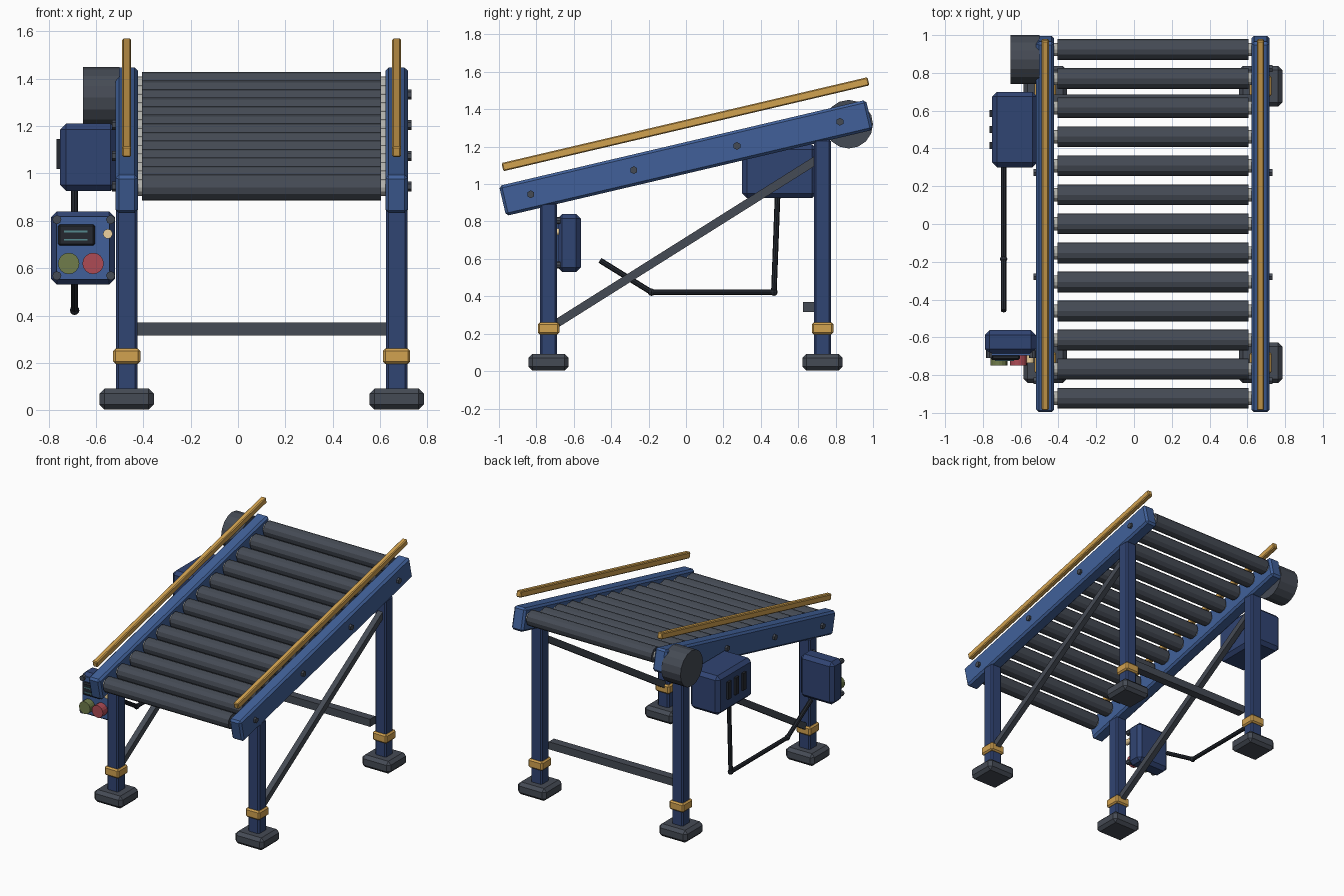
import bpy, bmesh, math
from mathutils import Vector, Matrix

if "Cube" in bpy.data.objects:
    bpy.data.objects.remove(bpy.data.objects["Cube"])

CX = 0.10                      # conveyor centre line
HALF = 0.57                    # rail offset from the centre line
TILT = math.radians(13.2)
SLOPE = math.tan(TILT)


def material(name, rgb):
    m = bpy.data.materials.new(name)
    m.diffuse_color = (*rgb, 1)
    m.use_nodes = True
    m.node_tree.nodes["Principled BSDF"].inputs["Base Color"].default_value = m.diffuse_color
    return m


BLUE = material("rail_blue", (0.052, 0.118, 0.32))
NAVY = material("dark_blue", (0.03, 0.058, 0.17))
GOLD = material("safety_yellow", (0.64, 0.36, 0.08))
DARK = material("charcoal", (0.06, 0.07, 0.09))
BLACK = material("black", (0.018, 0.022, 0.03))
STEEL = material("steel", (0.45, 0.45, 0.42))
GREEN = material("olive_green", (0.16, 0.20, 0.07))
RED = material("red", (0.42, 0.07, 0.09))
TEAL = material("teal", (0.09, 0.25, 0.27))
CREAM = material("cream", (0.85, 0.65, 0.35))


def finish(name, bm, mat):
    me = bpy.data.meshes.new(name)
    bm.normal_update()
    bm.to_mesh(me)
    bm.free()
    me.materials.append(mat)
    ob = bpy.data.objects.new(name, me)
    bpy.context.collection.objects.link(ob)
    return ob


def box(name, loc, size, mat, bevel=0.0, tilt=0.0):
    bm = bmesh.new()
    bmesh.ops.create_cube(bm, size=1)
    bmesh.ops.scale(bm, vec=size, verts=bm.verts)
    if bevel:
        bmesh.ops.bevel(bm, geom=bm.edges[:], offset=bevel, segments=1,
                        affect='EDGES', profile=0.5)
    ob = finish(name, bm, mat)
    ob.location = loc
    ob.rotation_euler.x = tilt
    return ob


def rod(name, a, b, r, mat, sides=12):
    a, b = Vector(a), Vector(b)
    bm = bmesh.new()
    bmesh.ops.create_cone(bm, cap_ends=True, segments=sides, radius1=r,
                          radius2=r, depth=(b - a).length)
    rot = (b - a).to_track_quat('Z', 'Y').to_matrix().to_4x4()
    bmesh.ops.transform(bm, matrix=Matrix.Translation((a + b) / 2) @ rot, verts=bm.verts)
    return finish(name, bm, mat)


for side, s in (("left", -1), ("right", 1)):
    x = CX + s * HALF
    # sloped frame rail and guide rail
    box(f"{side}_rail", (x, 0, 1.14), (0.095, 2.015, 0.165), BLUE, 0.014, TILT)
    box(f"{side}_guide_rail", (x, -0.003, 1.32), (0.038, 2.01, 0.045), GOLD, 0.006, TILT)

    # legs with feet and height collars
    for end, y, top in (("front", -0.735, 0.90), ("rear", 0.73, 1.24)):
        box(f"{end}_{side}_leg", (x, y, (0.07 + top) / 2), (0.09, 0.09, top - 0.07), NAVY, 0.01)
        box(f"{end}_{side}_foot", (x, y, 0.047), (0.23, 0.215, 0.09), DARK, 0.022)
        box(f"{end}_{side}_collar", (x, y, 0.228), (0.115, 0.115, 0.065), GOLD, 0.01)

    # diagonal brace
    p, q = Vector((-0.715, 0.24)), Vector((0.715, 1.14))
    d = q - p
    box(f"{side}_brace", (x, *((p + q) / 2)), (0.04, d.length, 0.045), DARK, 0,
        math.atan2(d.y, d.x))

    # hex bolts on the outside of the rail
    for i in range(4):
        y = -0.83 + 0.551 * i
        z = 1.14 + SLOPE * y
        rod(f"{side}_bolt_{i+1}", (x + s * 0.04, y, z), (x + s * 0.063, y, z), 0.021, DARK, 6)

# rollers with pale axle ends
for i in range(13):
    y = -0.922 + 0.1538 * i
    z = 1.157 + SLOPE * y
    rod(f"roller_{i+1}", (CX - 0.505, y, z), (CX + 0.505, y, z), 0.055, DARK, 12)
    rod(f"roller_axle_{i+1}", (CX - 0.54, y, z), (CX + 0.54, y, z), 0.035, STEEL, 12)

# rear cross bar
box("rear_cross_bar", (CX, 0.655, 0.343), (1.06, 0.06, 0.055), DARK)

# drive motor and gearbox with vents
rod("drive_motor", (-0.655, 0.87, 1.32), (-0.50, 0.87, 1.32), 0.13, DARK, 16)
box("gearbox", (-0.632, 0.50, 1.068), (0.238, 0.40, 0.285), NAVY, 0.025)
for i in range(3):
    box(f"gearbox_vent_{i+1}", (-0.755, 0.415 + 0.085 * i, 1.082), (0.022, 0.038, 0.125), BLACK)

# control box, face plate, display and buttons
box("control_box", (-0.655, -0.625, 0.685), (0.27, 0.125, 0.31), NAVY, 0.025)
box("control_face_plate", (-0.655, -0.69, 0.685), (0.225, 0.012, 0.265), BLUE)
box("display", (-0.682, -0.705, 0.74), (0.155, 0.03, 0.09), BLACK, 0.008)
for i, z in enumerate((0.755, 0.72)):
    box(f"display_line_{i+1}", (-0.685, -0.722, z), (0.10, 0.006, 0.007), TEAL)
for name, x, z, r, depth, mat in (("start_button", -0.715, 0.62, 0.045, 0.75, GREEN),
                                  ("stop_button", -0.612, 0.62, 0.045, 0.75, RED),
                                  ("indicator_lamp", -0.55, 0.745, 0.02, 0.735, CREAM)):
    rod(name, (x, -0.68, z), (x, -depth, z), r, mat, 16)
for i, (x, z) in enumerate(((-0.765, 0.805), (-0.538, 0.805), (-0.765, 0.568), (-0.538, 0.568))):
    rod(f"control_screw_{i+1}", (x, -0.67, z), (x, -0.71, z), 0.019, DARK, 8)

# power cable from gearbox towards the control box
path = [(-0.69, 0.49, 0.95), (-0.69, 0.47, 0.422), (-0.69, -0.185, 0.422), (-0.69, -0.46, 0.592)]
for i in range(3):
    rod(f"cable_{i+1}", path[i], path[i + 1], 0.015, BLACK, 8)
for i in (1, 2):
    bm = bmesh.new()
    bmesh.ops.create_uvsphere(bm, u_segments=8, v_segments=6, radius=0.02)
    finish(f"cable_joint_{i}", bm, BLACK).location = path[i]
